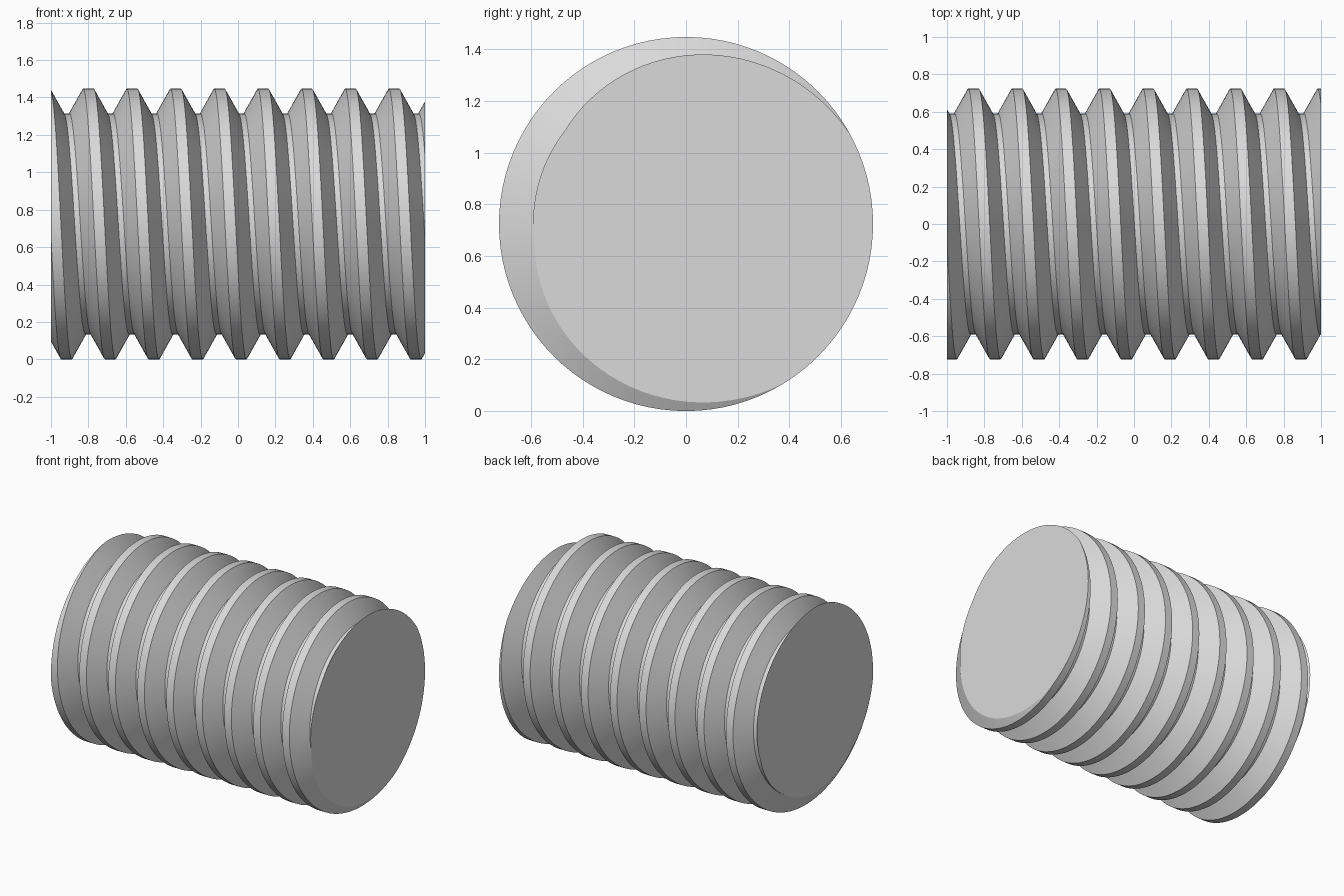
import bpy, bmesh, math

cube = bpy.data.objects.get("Cube")
if cube:
    bpy.data.objects.remove(cube, do_unlink=True)

# Thread dimensions
PITCH = 0.2335
CREST_R, ROOT_R = 0.7235, 0.592
CREST_W, ROOT_W = 0.057, 0.03
CREST_X = -0.80          # a crest position along the top of the rod
HALF = 1.0
SEGS, TURNS = 96, 13

steel = bpy.data.materials.new("light grey steel")
steel.use_nodes = True
grey = (0.7, 0.7, 0.7, 1)
steel.diffuse_color = grey
steel.node_tree.nodes["Principled BSDF"].inputs["Base Color"].default_value = grey

# One pitch of the trapezoid profile: crest flat, then root flat
profile = [(-CREST_W / 2, CREST_R), (CREST_W / 2, CREST_R),
           (PITCH / 2 - ROOT_W / 2, ROOT_R), (PITCH / 2 + ROOT_W / 2, ROOT_R)]
N = len(profile)

bm = bmesh.new()

# Sweep the profile around the x axis, advancing one pitch per turn
columns = []
for j in range(SEGS):
    turn = j / SEGS
    a = turn * math.tau
    col = []
    for t in range(TURNS):
        for dx, r in profile:
            x = CREST_X + (t - 3 + turn) * PITCH + dx
            col.append(bm.verts.new((x, -r * math.sin(a), CREST_R + r * math.cos(a))))
    columns.append(col)

for j in range(SEGS):
    here, there = columns[j], columns[(j + 1) % SEGS]
    shift = N if j == SEGS - 1 else 0      # the last column meets the next turn
    for i in range(N * TURNS - 1 - shift):
        bm.faces.new((here[i], here[i + 1], there[i + 1 + shift], there[i + shift]))

# Cut both ends flat and close each with a fan around the axis
for side in (-1, 1):
    cut = bmesh.ops.bisect_plane(
        bm, geom=bm.verts[:] + bm.edges[:] + bm.faces[:], dist=1e-6,
        plane_co=(side * HALF, 0, 0), plane_no=(side, 0, 0), clear_outer=True)
    rim = [e for e in cut["geom_cut"] if isinstance(e, bmesh.types.BMEdge)]
    centre = bm.verts.new((side * HALF, 0, CREST_R))
    for e in rim:
        bm.faces.new((e.verts[0], e.verts[1], centre))

bmesh.ops.recalc_face_normals(bm, faces=bm.faces[:])
mesh = bpy.data.meshes.new("threaded_rod")
bm.to_mesh(mesh)
bm.free()
mesh.materials.append(steel)

rod = bpy.data.objects.new("threaded_rod", mesh)
bpy.context.collection.objects.link(rod)
bpy.ops.object.select_all(action="DESELECT")
rod.select_set(True)
bpy.context.view_layer.objects.active = rod
bpy.ops.object.shade_smooth_by_angle(angle=math.radians(20))
